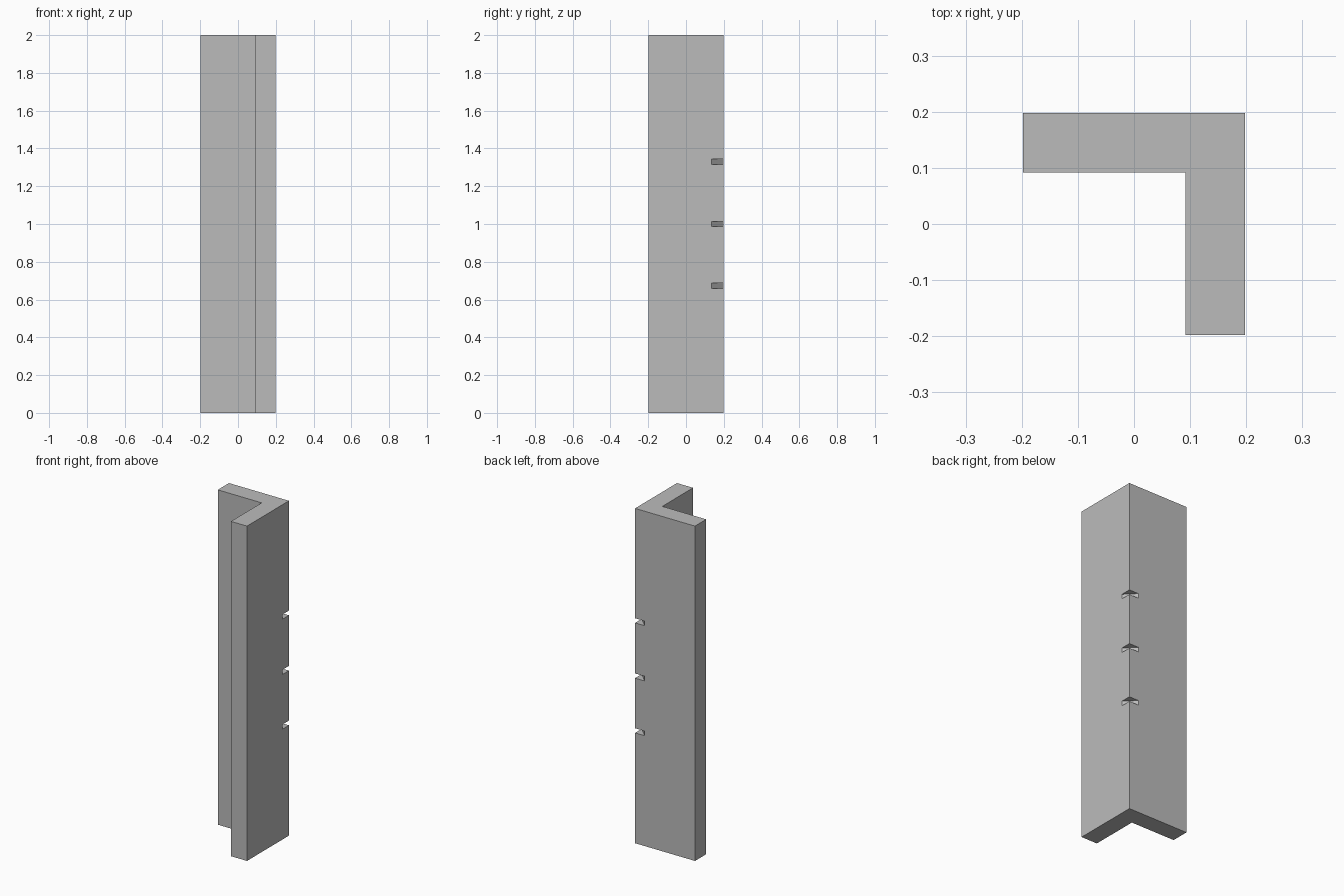
import bpy
import bmesh

cube = bpy.data.objects.get("Cube")
if cube:
    bpy.data.objects.remove(cube, do_unlink=True)

HALF, THICK, HEIGHT = 0.198, 0.106, 2.0
NOTCH_LEG, NOTCH_HEIGHT = 0.063, 0.028
INNER = HALF - THICK

grey = bpy.data.materials.new("plain_grey")
grey.use_nodes = True
colour = (0.5, 0.5, 0.5, 1)
grey.diffuse_color = colour
grey.node_tree.nodes["Principled BSDF"].inputs["Base Color"].default_value = colour


def prism(name, outline, bottom, top):
    """Extrude a flat outline upwards into a solid."""
    bm = bmesh.new()
    face = bm.faces.new([bm.verts.new((x, y, bottom)) for x, y in outline])
    new = bmesh.ops.extrude_face_region(bm, geom=[face])["geom"]
    verts = [v for v in new if isinstance(v, bmesh.types.BMVert)]
    bmesh.ops.translate(bm, verts=verts, vec=(0, 0, top - bottom))
    bmesh.ops.recalc_face_normals(bm, faces=bm.faces)
    mesh = bpy.data.meshes.new(name)
    bm.to_mesh(mesh)
    bm.free()
    mesh.materials.append(grey)
    obj = bpy.data.objects.new(name, mesh)
    bpy.context.collection.objects.link(obj)
    return obj


# Upright angle profile
angle_post = prism("angle_post", [
    (-HALF, HALF), (-HALF, INNER), (INNER, INNER),
    (INNER, -HALF), (HALF, -HALF), (HALF, HALF)], 0, HEIGHT)

# Diagonal slots across the outer corner
near, far = HALF - NOTCH_LEG, HALF + 0.05
slope = near - 0.05
for i, z in enumerate((0.673, 1.0, 1.33)):
    cutter = prism(f"notch_cutter_{i + 1}", [(far, slope), (far, far), (slope, far)],
                   z - NOTCH_HEIGHT / 2, z + NOTCH_HEIGHT / 2)
    cutter.hide_render = True
    cutter.hide_set(True)
    cut = angle_post.modifiers.new(f"notch_{i + 1}", "BOOLEAN")
    cut.operation = "DIFFERENCE"
    cut.solver = "EXACT"
    cut.object = cutter
